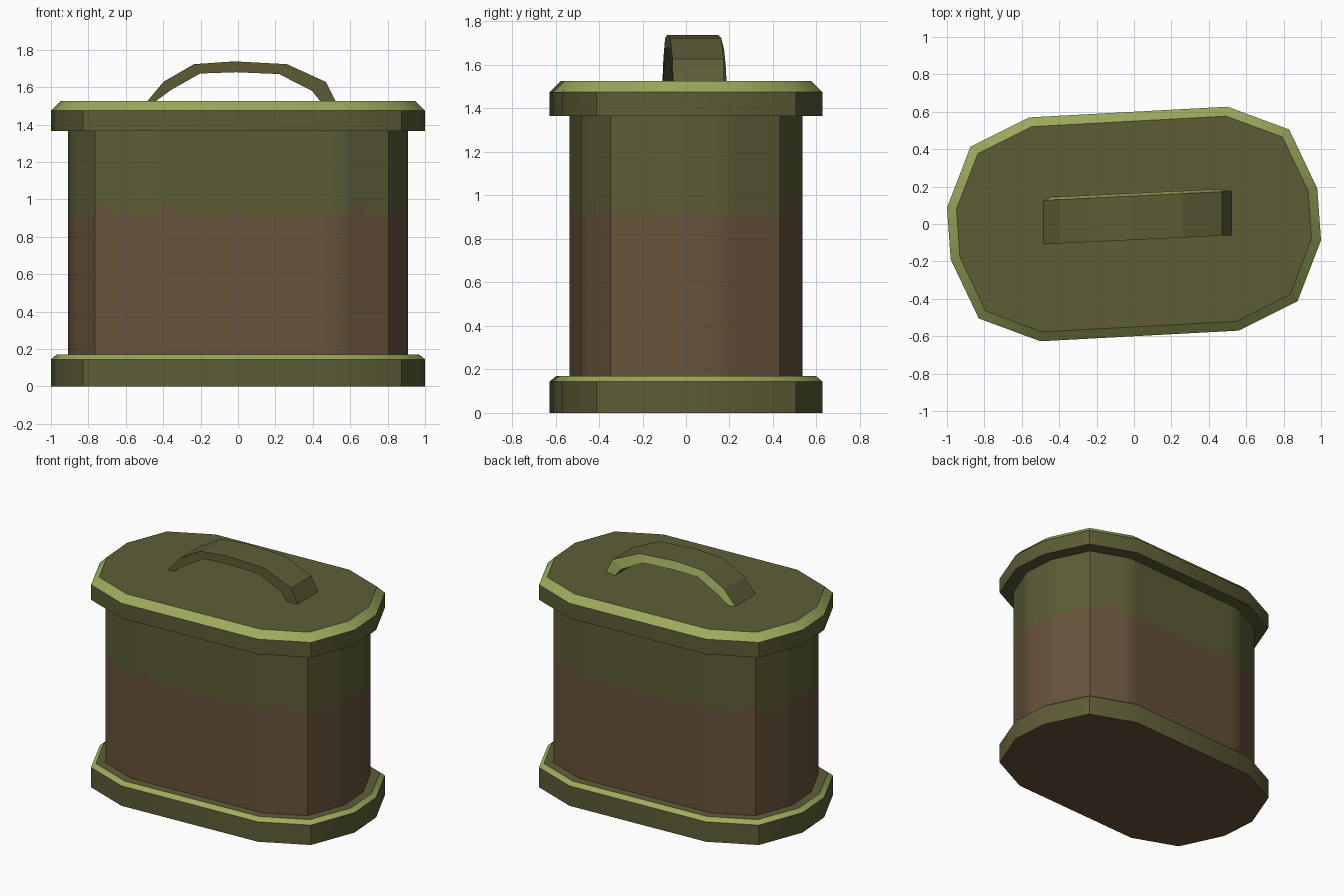
import bpy, bmesh, math
from mathutils import Vector

if "Cube" in bpy.data.objects:
    bpy.data.objects.remove(bpy.data.objects["Cube"])


def material(name, rgb):
    m = bpy.data.materials.new(name)
    m.diffuse_color = (*rgb, 1)
    m.use_nodes = True
    m.node_tree.nodes["Principled BSDF"].inputs["Base Color"].default_value = m.diffuse_color
    return m


OLIVE = material("olive green", (0.110, 0.110, 0.038))
BROWN = material("earth brown", (0.138, 0.086, 0.044))
LIGHT = material("light edge green", (0.342, 0.402, 0.107))

# Twelve-sided footprint: half the points, the rest by a half turn
HALF = [(0.56, -0.57), (0.875, -0.412), (1.0, -0.087),
        (0.98, 0.19), (0.83, 0.505), (0.50, 0.627)]
OUTLINE = [Vector(p) for p in HALF] + [-Vector(p) for p in HALF]


def inset(points, d):
    """Move every side of a counterclockwise outline inwards by d."""
    out = []
    for i, p in enumerate(points):
        a = (p - points[i - 1]).normalized()
        b = (points[(i + 1) % len(points)] - p).normalized()
        na, nb = Vector((-a.y, a.x)), Vector((-b.y, b.x))
        out.append(p + (na + nb) * d / (1 + na.dot(nb)))
    return out


def finish(name, bm, mats, angle=None):
    mesh = bpy.data.meshes.new(name)
    bm.to_mesh(mesh)
    bm.free()
    for m in mats:
        mesh.materials.append(m)
    ob = bpy.data.objects.new(name, mesh)
    bpy.context.collection.objects.link(ob)
    if angle:
        bpy.ops.object.select_all(action='DESELECT')
        ob.select_set(True)
        bpy.context.view_layer.objects.active = ob
        bpy.ops.object.shade_smooth_by_angle(angle=math.radians(angle))
    return ob


def loft(bm, rings):
    """Skin stacked rings; returns rows of faces and the vertex rings."""
    vs = [[bm.verts.new((p.x, p.y, z)) for p in pts] for pts, z in rings]
    rows = []
    for lo, hi in zip(vs, vs[1:]):
        n = len(lo)
        rows.append([bm.faces.new((lo[i], lo[(i + 1) % n], hi[(i + 1) % n], hi[i]))
                     for i in range(n)])
    return rows, vs


def slab(name, z0, z1, z2, edge, mats, bottom_index):
    """Plate with a light chamfer around its upper rim."""
    bm = bmesh.new()
    rows, vs = loft(bm, [(OUTLINE, z0), (OUTLINE, z1), (inset(OUTLINE, edge), z2)])
    for f in rows[1]:
        f.material_index = 1
    bm.faces.new(vs[-1])
    bm.faces.new(vs[0][::-1]).material_index = bottom_index
    return finish(name, bm, mats, 35)


# Base and lid
slab("base", 0, 0.145, 0.17, 0.03, [OLIVE, LIGHT, BROWN], 2)
slab("lid", 1.365, 1.475, 1.525, 0.05, [OLIVE, LIGHT], 0)

# Body: brown lower part, olive upper part, a few ragged bumps on the border
core = inset(OUTLINE, 0.09)
ring = []
for i, p in enumerate(core):
    q = core[(i + 1) % len(core)]
    n = max(1, round((q - p).length / 0.08))
    ring += [p.lerp(q, k / n) for k in range(n)]
BUMPS = [Vector(p) for p in [(-0.35, -0.53), (-0.73, -0.44), (0.65, -0.43),
                             (0.57, 0.50), (-0.39, 0.50), (-0.80, 0.35)]]
bm = bmesh.new()
rows, _ = loft(bm, [(ring, z) for z in (0.16, 0.92, 0.975, 1.37)])
for f in rows[0]:
    f.material_index = 1
for b in BUMPS:
    near = min(rows[1], key=lambda f: (f.calc_center_median().xy - b).length)
    near.material_index = 1
finish("body", bm, [OLIVE, BROWN], 40)

# Handle: arched strap, slightly turned, with a light slanted back edge
OUTER = [(-0.485, 1.525), (-0.397, 1.63), (-0.235, 1.723), (-0.02, 1.738),
         (0.262, 1.723), (0.47, 1.628), (0.522, 1.525)]
INNER = [(-0.44, 1.525), (-0.358, 1.585), (-0.203, 1.673), (-0.01, 1.68),
         (0.22, 1.67), (0.396, 1.58), (0.44, 1.525)]
bm = bmesh.new()
sections = []
for (xo, zo), (xi, zi) in zip(OUTER, INNER):
    corners = [(xo, -0.085, zo), (xo, 0.15, zo), (xi, 0.165, zi), (xi, -0.085, zi)]
    sections.append([bm.verts.new((x, y + 0.048 * x, z)) for x, y, z in corners])
for a, b in zip(sections, sections[1:]):
    for k in range(4):
        f = bm.faces.new((a[k], b[k], b[(k + 1) % 4], a[(k + 1) % 4]))
        f.material_index = 1 if k == 1 else 0
bm.faces.new(sections[0])
bm.faces.new(sections[-1][::-1])
bmesh.ops.recalc_face_normals(bm, faces=bm.faces[:])
finish("handle", bm, [OLIVE, LIGHT])
